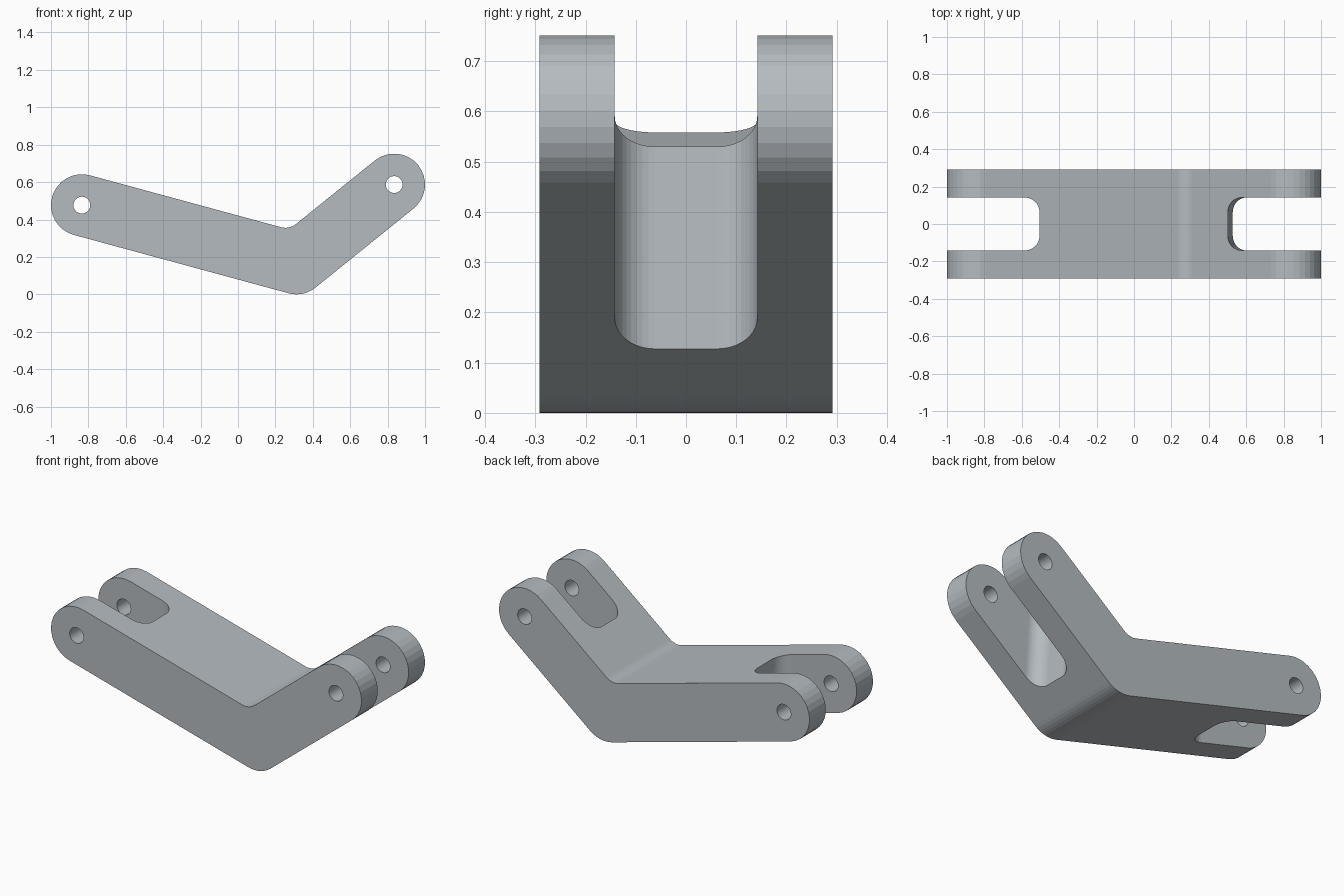
import bpy, bmesh, math
from mathutils import Vector

cube = bpy.data.objects.get("Cube")
if cube:
    bpy.data.objects.remove(cube, do_unlink=True)

# Main dimensions
HALF_WIDTH = 0.292
SLOT_HALF = 0.142
ARM_R = 0.165
HOLE_R = 0.045
LEFT_PIN = Vector((-0.835, 0.477))
RIGHT_PIN = Vector((0.835, 0.587))
ELBOW = Vector((0.312, 0.1655))


def arc(center, radius, start, end, steps):
    """Points on an arc, angles in radians."""
    angles = [start + (end - start) * i / steps for i in range(steps + 1)]
    return [(center[0] + radius * math.cos(a), center[1] + radius * math.sin(a)) for a in angles]


def prism(name, base, offset):
    """Extrude a closed 3D outline along an offset."""
    bm = bmesh.new()
    face = bm.faces.new([bm.verts.new(p) for p in base])
    result = bmesh.ops.extrude_face_region(bm, geom=[face], use_keep_orig=True)
    moved = [v for v in result["geom"] if isinstance(v, bmesh.types.BMVert)]
    bmesh.ops.translate(bm, verts=moved, vec=offset)
    bmesh.ops.recalc_face_normals(bm, faces=bm.faces)
    mesh = bpy.data.meshes.new(name)
    bm.to_mesh(mesh)
    bm.free()
    obj = bpy.data.objects.new(name, mesh)
    bpy.context.collection.objects.link(obj)
    return obj


def cut(target, cutter):
    """Subtract a cutter and remove it."""
    cutter.hide_render = True
    mod = target.modifiers.new("cut", "BOOLEAN")
    mod.operation = "DIFFERENCE"
    mod.solver = "EXACT"
    mod.object = cutter
    bpy.ops.object.select_all(action="DESELECT")
    target.select_set(True)
    bpy.context.view_layer.objects.active = target
    bpy.ops.object.modifier_apply(modifier=mod.name)
    bpy.data.objects.remove(cutter, do_unlink=True)


# Bent arm outline: round ends joined by tangent lines, filleted elbow
left_dir = ELBOW - LEFT_PIN
right_dir = RIGHT_PIN - ELBOW
a1 = math.atan2(left_dir.y, left_dir.x)
a2 = math.atan2(right_dir.y, right_dir.x)
quarter = math.pi / 2
up = Vector((math.cos((a1 + a2) / 2 + quarter), math.sin((a1 + a2) / 2 + quarter)))
stretch = 1 / math.cos((a2 - a1) / 2)
outer_r, inner_r = 0.16, 0.09
outer_center = ELBOW + up * (outer_r - ARM_R) * stretch
inner_center = ELBOW + up * (inner_r + ARM_R) * stretch

outline = arc(LEFT_PIN, ARM_R, a1 + quarter, a1 + 3 * quarter, 16)
outline += arc(outer_center, outer_r, a1 - quarter, a2 - quarter, 8)
outline += arc(RIGHT_PIN, ARM_R, a2 - quarter, a2 + quarter, 16)
outline += arc(inner_center, inner_r, a2 - quarter, a1 - quarter, 8)
link = prism("bent_link_arm", [(x, -HALF_WIDTH, z) for x, z in outline],
             Vector((0, 2 * HALF_WIDTH, 0)))

# Fork slots, square to the line between the two pins
pin_line = (RIGHT_PIN - LEFT_PIN).normalized()
along = Vector((pin_line.x, 0, pin_line.y))
rise = Vector((-pin_line.y, 0, pin_line.x))
corner_r = 0.08
inset = SLOT_HALF - corner_r
for side, end in ((-1, 0.467), (1, 0.535)):
    c = end + corner_r
    shape = [(1.4, SLOT_HALF)]
    shape += arc((c, inset), corner_r, quarter, math.pi, 10)
    shape += arc((c, -inset), corner_r, math.pi, 3 * quarter, 10)
    shape += [(1.4, -SLOT_HALF)]
    base = [along * (side * u) + Vector((0, y, 0)) - rise * 0.6 for u, y in shape]
    cut(link, prism("slot_cutter", base, rise * 2))

# Pin holes through both fork ends
for pin in (LEFT_PIN, RIGHT_PIN):
    ring = arc(pin, HOLE_R, 0, 2 * math.pi, 32)[:-1]
    cut(link, prism("hole_cutter", [(x, -0.5, z) for x, z in ring], Vector((0, 1, 0))))

# Plain metal colour
color = (0.46, 0.50, 0.53, 1)
metal = bpy.data.materials.new("grey_metal")
metal.use_nodes = True
metal.diffuse_color = color
metal.node_tree.nodes["Principled BSDF"].inputs["Base Color"].default_value = color
link.data.materials.clear()
link.data.materials.append(metal)
for poly in link.data.polygons:
    poly.material_index = 0
